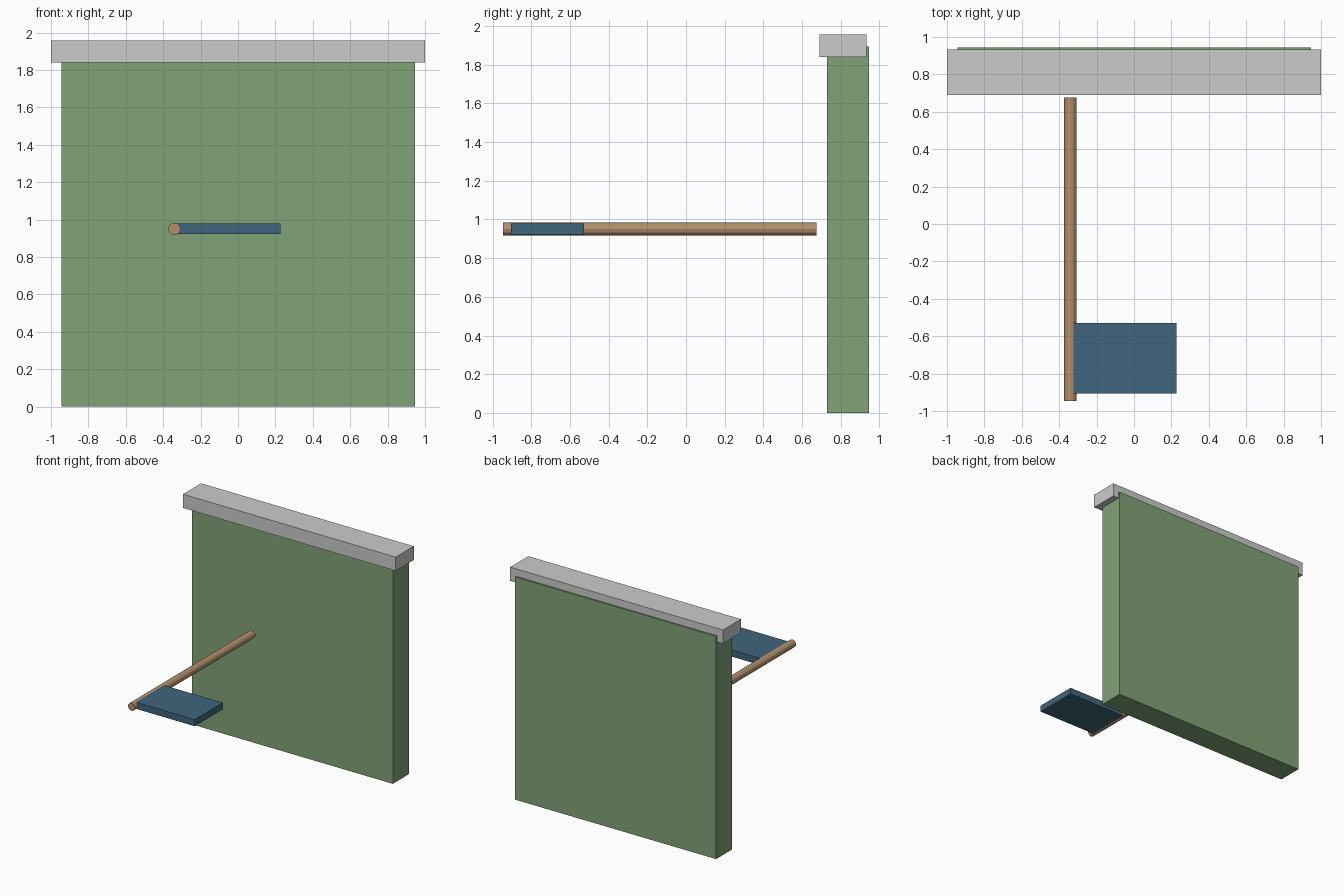
import bpy
from math import pi

if "Cube" in bpy.data.objects:
    bpy.data.objects.remove(bpy.data.objects["Cube"])


def paint(obj, name, rgb):
    mat = bpy.data.materials.new(name)
    mat.diffuse_color = (*rgb, 1)
    mat.use_nodes = True
    mat.node_tree.nodes["Principled BSDF"].inputs["Base Color"].default_value = mat.diffuse_color
    obj.data.materials.append(mat)


def box(name, lo, hi):
    """Box spanning two opposite corners."""
    centre = [(a + b) / 2 for a, b in zip(lo, hi)]
    bpy.ops.mesh.primitive_cube_add(size=1, location=centre)
    obj = bpy.context.object
    obj.name = name
    obj.scale = [b - a for a, b in zip(lo, hi)]
    bpy.ops.object.transform_apply(location=False, rotation=False, scale=True)
    return obj


# Wall slab
wall = box("wall", (-0.945, 0.73, 0), (0.945, 0.945, 1.893))
paint(wall, "wall_green", (0.22, 0.36, 0.18))

# Coping along the top, set forward of the wall's back face
box("wall_cap", (-1, 0.69, 1.84), (1, 0.932, 1.957))

# Horizontal pole in front of the wall
y0, y1 = -0.945, 0.675
bpy.ops.mesh.primitive_cylinder_add(
    vertices=12, radius=0.033, depth=y1 - y0,
    location=(-0.34, (y0 + y1) / 2, 0.95), rotation=(pi / 2, 0, 0))
pole = bpy.context.object
pole.name = "pole"
paint(pole, "pole_wood", (0.45, 0.28, 0.15))

# Flag panel fixed into the pole
flag = box("flag", (-0.34, -0.905, 0.922), (0.227, -0.528, 0.978))
paint(flag, "flag_blue", (0.05, 0.13, 0.2))
